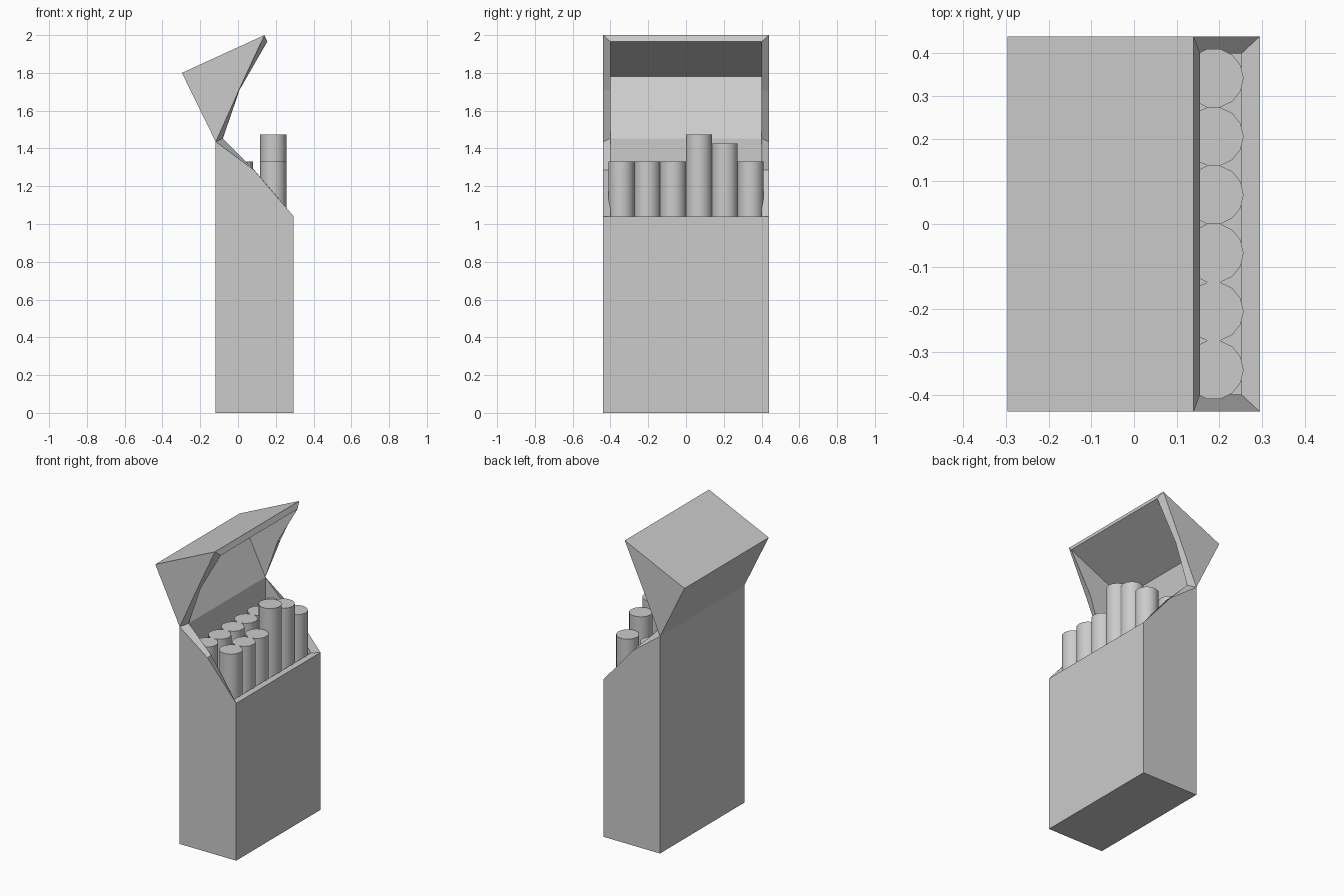
import bpy, bmesh, math

if "Cube" in bpy.data.objects:
    bpy.data.objects.remove(bpy.data.objects["Cube"])

HALF_OUT, HALF_IN = 0.44, 0.40


def shell(name, outer, inner):
    """Open carton: x/z wall profiles (hinge edge first, kink of the open rim last)."""
    bm = bmesh.new()

    def loop(profile, y):
        return [bm.verts.new((x, y, z)) for x, z in profile]

    out_l, out_r = loop(outer, -HALF_OUT), loop(outer, HALF_OUT)
    in_l, in_r = loop(inner, -HALF_IN), loop(inner, HALF_IN)
    for ring in (out_l, out_r, in_l, in_r):          # side panels
        bm.faces.new(ring)
    n = len(outer)
    for i in range(n - 2):                           # walls spanning the width
        for a, b in ((out_l, out_r), (in_l, in_r)):
            bm.faces.new((a[i], a[i + 1], b[i + 1], b[i]))
    for a, b in ((out_l, in_l), (out_r, in_r)):      # side rims
        for i in (n - 2, n - 1):
            j = (i + 1) % n
            bm.faces.new((a[i], a[j], b[j], b[i]))
    f = n - 2                                        # front rim, hinge edge stays joined
    bm.faces.new((out_l[f], out_r[f], in_r[f], in_l[f]))
    bmesh.ops.recalc_face_normals(bm, faces=bm.faces)
    mesh = bpy.data.meshes.new(name)
    bm.to_mesh(mesh)
    bm.free()
    obj = bpy.data.objects.new(name, mesh)
    bpy.context.collection.objects.link(obj)
    return obj


# Carton body with sloping open top
shell("carton_body",
      [(-0.118, 1.435), (-0.118, 0), (0.295, 0), (0.295, 1.04), (0.085, 1.285)],
      [(-0.08, 1.453), (-0.08, 0.04), (0.252, 0.04), (0.252, 1.04), (0.085, 1.287)])

# Flip lid, tilted back on the hinge
shell("flip_lid",
      [(-0.118, 1.435), (-0.297, 1.80), (0.14, 2.0), (0.003, 1.705)],
      [(-0.08, 1.453), (-0.245, 1.78), (0.155, 1.965), (0.008, 1.71)])

# Two rows of sticks, two of them pulled up
RADIUS, PITCH, LENGTH = 0.07, 0.1368, 1.29
rows = {"back": (0.01, [1.33] * 6),
        "front": (0.187, [1.33, 1.33, 1.33, 1.475, 1.425, 1.33])}
for row, (x, tops) in rows.items():
    for i, top in enumerate(tops):
        bpy.ops.mesh.primitive_cylinder_add(
            vertices=14, radius=RADIUS, depth=LENGTH,
            location=(x, (i - 2.5) * PITCH, top - LENGTH / 2),
            rotation=(0, 0, math.pi / 2))
        bpy.context.object.name = f"{row}_stick_{i + 1}"
        bpy.ops.object.shade_smooth_by_angle(angle=math.radians(40))
